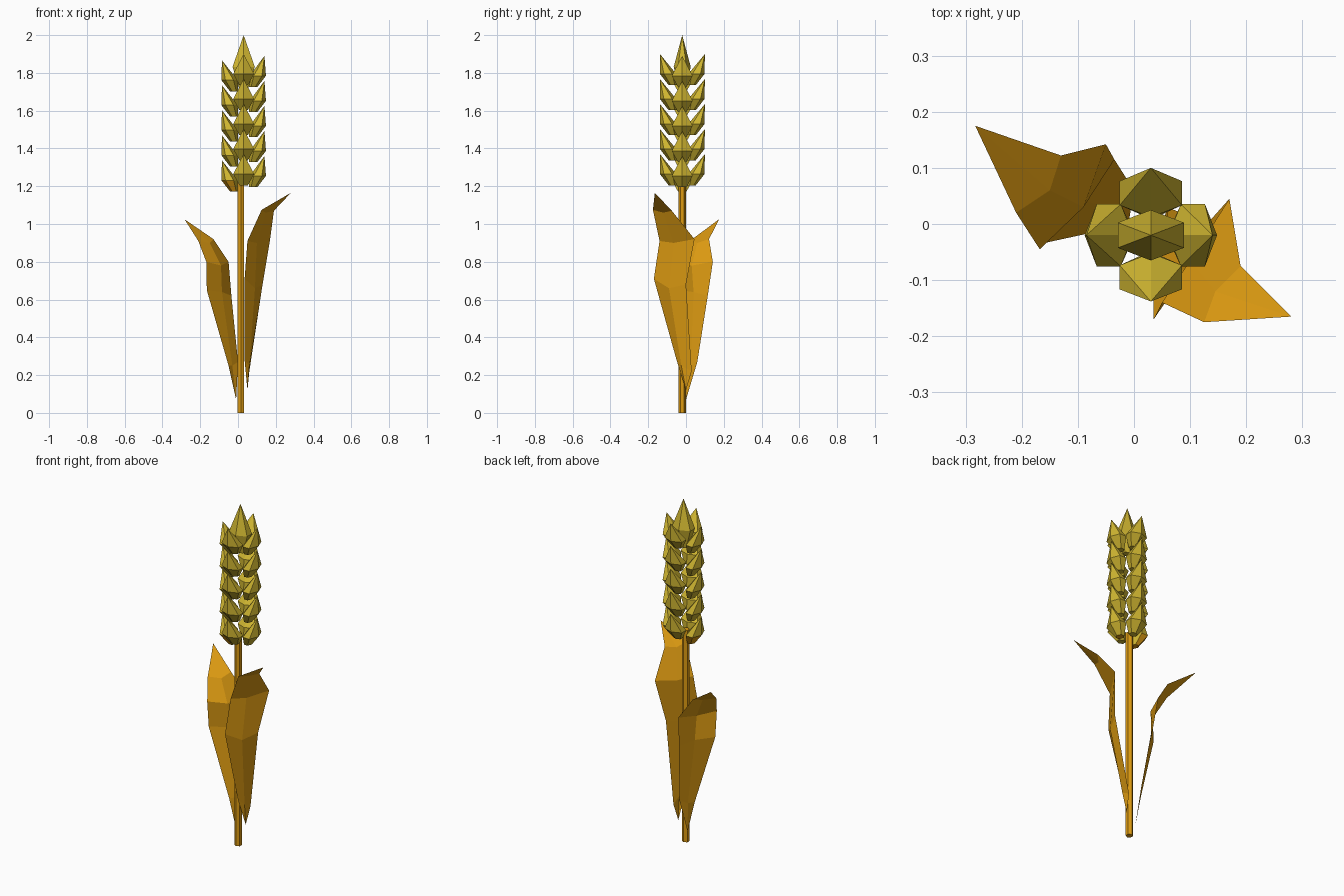
import bpy, math
from mathutils import Vector

if "Cube" in bpy.data.objects:
    bpy.data.objects.remove(bpy.data.objects["Cube"])


def material(name, rgb):
    m = bpy.data.materials.new(name)
    m.diffuse_color = (*rgb, 1)
    m.use_nodes = True
    m.node_tree.nodes["Principled BSDF"].inputs["Base Color"].default_value = m.diffuse_color
    return m


straw = material("straw orange", (0.73, 0.33, 0.006))
grain = material("grain yellow", (0.62, 0.46, 0.03))
CX, CY = 0.03, -0.02          # axis of the ear


def make(name, verts, faces, mats):
    me = bpy.data.meshes.new(name)
    me.from_pydata(verts, [], faces)
    for m in mats:
        me.materials.append(m)
    ob = bpy.data.objects.new(name, me)
    bpy.context.collection.objects.link(ob)
    return ob


# Stem: thin six-sided rod
bpy.ops.mesh.primitive_cylinder_add(vertices=6, radius=0.02, depth=1.24,
                                    location=(0.015, -0.02, 0.62))
stem = bpy.context.object
stem.name = "stem"
stem.data.materials.append(straw)


def kernel(name, angle, z0, length, rings, tip_out):
    """Faceted grain; rings = (height share, outward offset, half thickness, half width)."""
    out = Vector((math.cos(angle), math.sin(angle), 0))
    side = Vector((-out.y, out.x, 0))
    base = Vector((CX, CY, z0))
    n, verts, faces = 6, [], []
    for h, off, rt, rw in rings:
        for i in range(n):
            a = 2 * math.pi * i / n
            verts.append(base + out * (off + rt * math.cos(a))
                         + side * (rw * math.sin(a)) + Vector((0, 0, h * length)))
    verts.append(base + out * tip_out + Vector((0, 0, length)))
    faces.append(list(range(n))[::-1])
    for r in range(len(rings) - 1):
        for i in range(n):
            j = (i + 1) % n
            faces.append([r * n + i, r * n + j, r * n + n + j, r * n + n + i])
    last = (len(rings) - 1) * n
    for i in range(n):
        faces.append([last + i, last + (i + 1) % n, len(verts) - 1])
    ob = make(name, verts, faces, [grain, straw])
    # undersides of the lowest grains take the straw colour
    for p in ob.data.polygons:
        if p.center.z < 1.205 and p.normal.z < -0.3:
            p.material_index = 1


# Four columns of grains around the ear
side_rings = [(0, 0.05, 0.022, 0.026), (0.36, 0.075, 0.043, 0.064)]
columns = [("right", 0, 1.195, 0.11), ("back", 90, 1.205, 0.12),
           ("left", 180, 1.172, 0.115), ("front", 270, 1.205, 0.118)]
for label, deg, z0, tip in columns:
    for k in range(5):
        kernel(f"{label}_grain_{k + 1}", math.radians(deg), z0 + 0.1325 * k,
               0.165, side_rings, tip)

# Crowning grain
kernel("top_grain", math.radians(90), 1.72, 0.28,
       [(0, 0, 0.02, 0.028), (0.4, 0, 0.045, 0.068)], 0)


def leaf(name, base, rows, tip):
    """Folded blade: rows of (edge, ridge, edge) between a base point and a tip."""
    verts = [base] + [p for row in rows for p in row] + [tip]
    faces = [(0, 2, 1), (0, 3, 2)]
    for r in range(len(rows) - 1):
        a = 1 + 3 * r
        faces += [(a, a + 1, a + 4, a + 3), (a + 1, a + 2, a + 5, a + 4)]
    a, t = 1 + 3 * (len(rows) - 1), len(verts) - 1
    faces += [(a, a + 1, t), (a + 1, a + 2, t)]
    make(name, verts, faces, [straw])


leaf("right_leaf", (0.05, 0, 0.12), [
    [(0.035, -0.05, 0.28), (0.06, -0.025, 0.25), (0.06, 0.03, 0.22)],
    [(0.035, -0.17, 0.71), (0.09, -0.09, 0.66), (0.13, 0.0, 0.68)],
    [(0.05, -0.14, 0.91), (0.10, -0.065, 0.90), (0.17, 0.045, 0.92)],
    [(0.125, -0.175, 1.075), (0.145, -0.12, 1.06), (0.19, -0.075, 1.07)],
], (0.28, -0.165, 1.165))

leaf("left_leaf", (-0.01, 0, 0.07), [
    [(0.0, 0.06, 0.27), (-0.03, 0.025, 0.25), (-0.05, -0.01, 0.25)],
    [(-0.035, 0.115, 0.62), (-0.085, 0.04, 0.64), (-0.165, -0.035, 0.65)],
    [(-0.05, 0.142, 0.80), (-0.09, 0.03, 0.78), (-0.168, -0.045, 0.80)],
    [(-0.13, 0.122, 0.92), (-0.15, 0.06, 0.90), (-0.21, 0.02, 0.91)],
], (-0.283, 0.175, 1.025))
